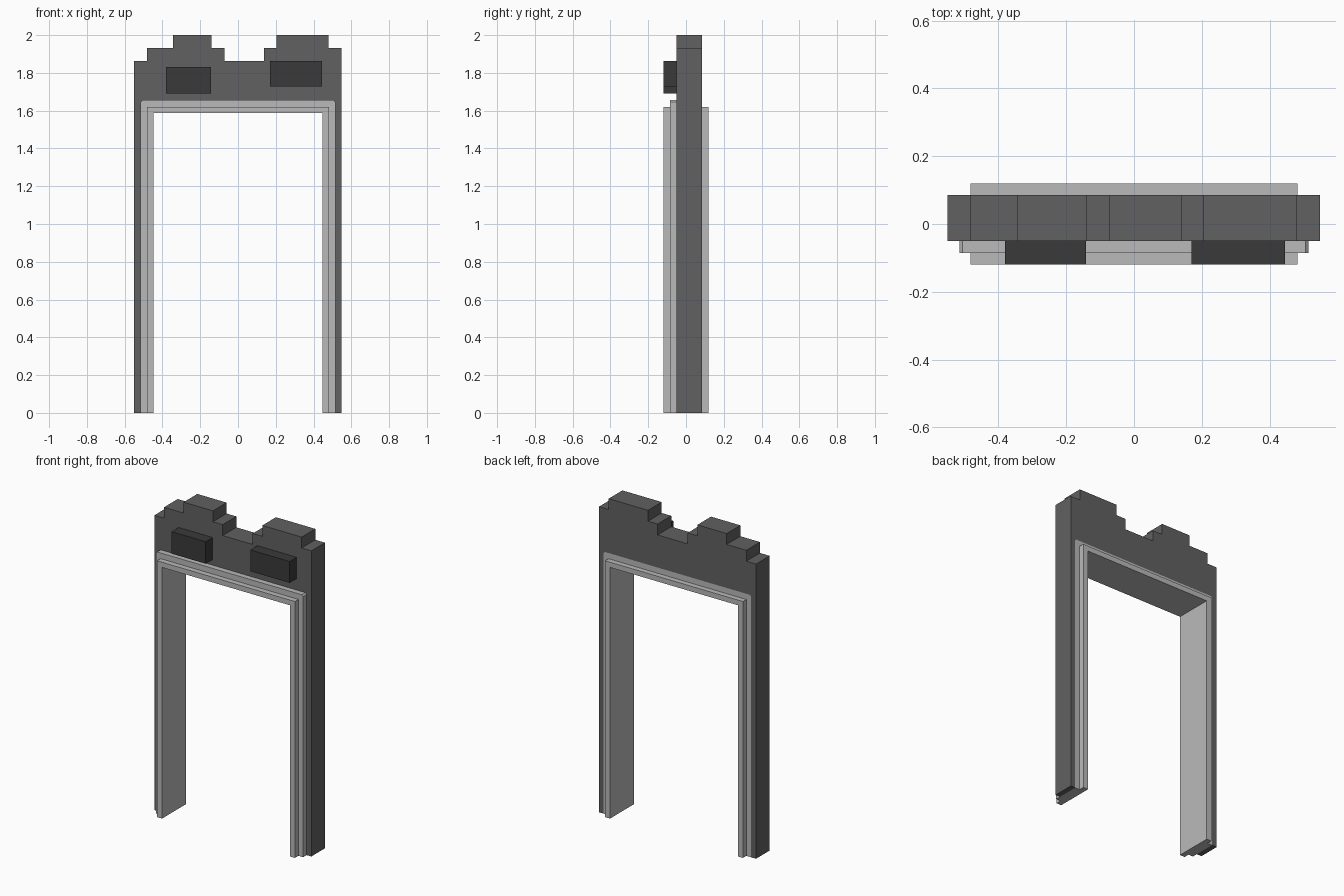
import bpy
import bmesh

cube = bpy.data.objects.get("Cube")
if cube:
    bpy.data.objects.remove(cube, do_unlink=True)


def material(name, value):
    mat = bpy.data.materials.new(name)
    mat.use_nodes = True
    colour = (value, value, value, 1.0)
    mat.diffuse_color = colour
    bsdf = mat.node_tree.nodes["Principled BSDF"]
    bsdf.inputs["Base Color"].default_value = colour
    bsdf.inputs["Roughness"].default_value = 0.9
    return mat


def extrude_outline(name, outline, y0, y1, mat):
    """Extrude an (x, z) outline from y0 back to y1."""
    bm = bmesh.new()
    face = bm.faces.new([bm.verts.new((x, y0, z)) for x, z in outline])
    new = bmesh.ops.extrude_face_region(bm, geom=[face])["geom"]
    moved = [v for v in new if isinstance(v, bmesh.types.BMVert)]
    bmesh.ops.translate(bm, verts=moved, vec=(0, y1 - y0, 0))
    bmesh.ops.recalc_face_normals(bm, faces=bm.faces[:])
    mesh = bpy.data.meshes.new(name)
    bm.to_mesh(mesh)
    bm.free()
    mesh.materials.append(mat)
    obj = bpy.data.objects.new(name, mesh)
    bpy.context.collection.objects.link(obj)
    return obj


def arch(half, top, cut=0.0):
    """Doorway path from left foot to right foot, with optional cut corners."""
    if not cut:
        return [(-half, 0), (-half, top), (half, top), (half, 0)]
    return [(-half, 0), (-half, top - cut), (-half + cut, top),
            (half - cut, top), (half, top - cut), (half, 0)]


stone = material("dark grey stone", 0.119)
trim = material("light grey trim", 0.49)
brick = material("charcoal brick", 0.042)

outer_path = arch(0.515, 1.656, 0.009)
middle_path = arch(0.482, 1.62)
inner_path = arch(0.447, 1.587)

# Broken wall with a stepped top, wrapped around the doorway
wall_path = [(-0.55, 0), (-0.55, 1.862), (-0.482, 1.862), (-0.482, 1.931),
             (-0.345, 1.931), (-0.345, 2.0), (-0.14, 2.0), (-0.14, 1.931),
             (-0.072, 1.931), (-0.072, 1.862), (0.138, 1.862), (0.138, 1.931),
             (0.205, 1.931), (0.205, 2.0), (0.48, 2.0), (0.48, 1.931),
             (0.548, 1.931), (0.548, 0)]
extrude_outline("wall", wall_path + outer_path[::-1], -0.05, 0.086, stone)

# Stepped door frame: wide shallow band, then narrow deep band
extrude_outline("outer_frame", outer_path + middle_path[::-1], -0.085, 0.086, trim)
extrude_outline("inner_frame", middle_path + inner_path[::-1], -0.12, 0.12, trim)

# Protruding bricks on the front
for name, x0, x1, z0, z1 in (("right_brick", -0.38, -0.142, 1.692, 1.831),
                             ("left_brick", 0.17, 0.445, 1.728, 1.863)):
    extrude_outline(name, [(x0, z0), (x0, z1), (x1, z1), (x1, z0)],
                    -0.12, -0.05, brick)
